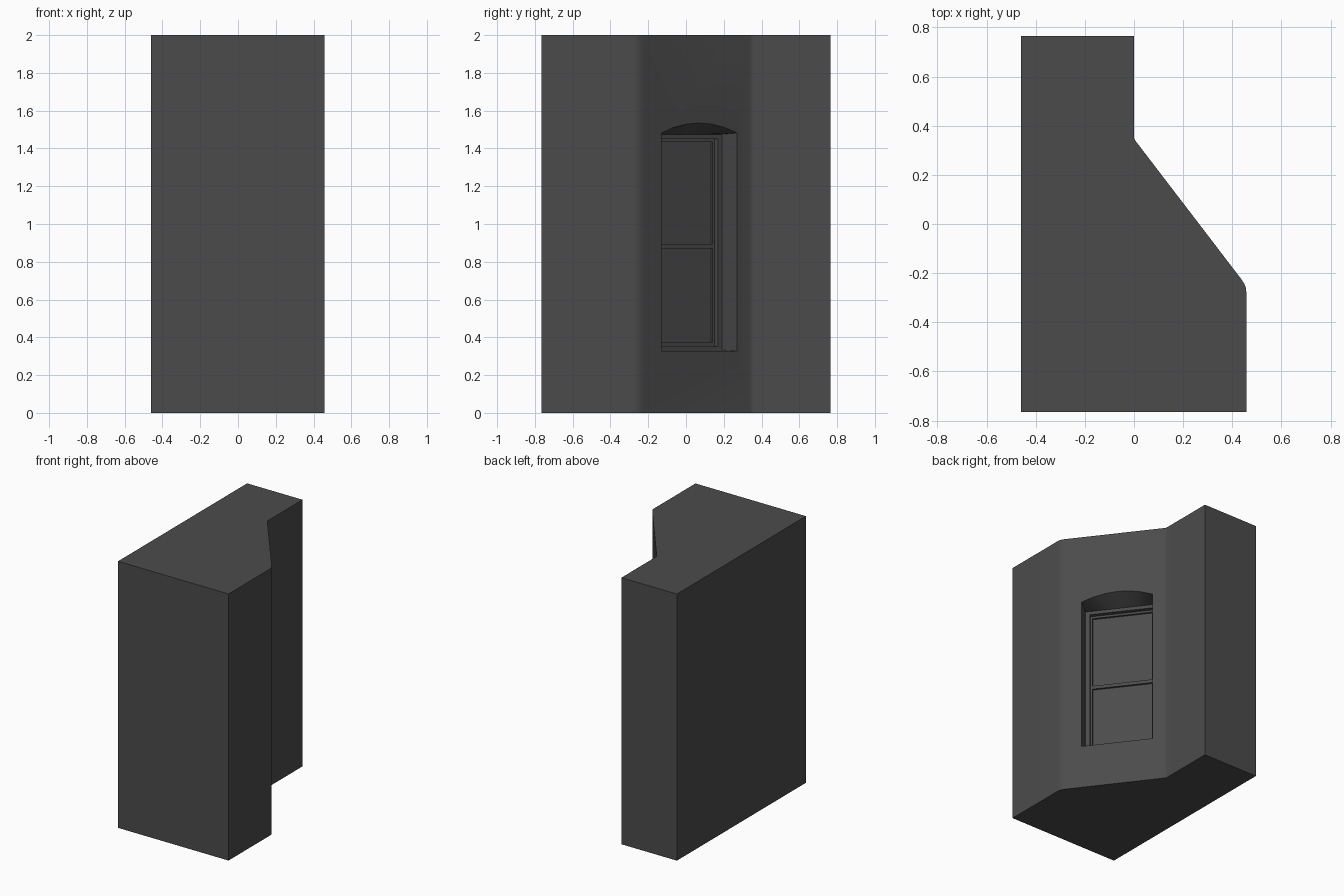
import bpy, bmesh
from mathutils import Vector

if "Cube" in bpy.data.objects:
    bpy.data.objects.remove(bpy.data.objects["Cube"])

H = 2.0
A, B = Vector((0.435, -0.222, 0)), Vector((0.005, 0.34, 0))   # ends of the slanted wall
U = (B - A).normalized()                                      # along the slanted wall
N = Vector((U.y, -U.x, 0))                                    # outward normal
C = A + U * ((0.07 - A.y) / U.y)                              # window centre line

# dark grey used on every part
dark = bpy.data.materials.new("dark_grey")
dark.diffuse_color = (0.071, 0.071, 0.071, 1)
dark.use_nodes = True
dark.node_tree.nodes["Principled BSDF"].inputs["Base Color"].default_value = dark.diffuse_color


def at(u, depth, z):
    """Point given along the slanted wall, depth behind its face, and height."""
    return C + U * u - N * depth + Vector((0, 0, z))


def finish(bm, name):
    bmesh.ops.recalc_face_normals(bm, faces=bm.faces[:])
    me = bpy.data.meshes.new(name)
    bm.to_mesh(me)
    bm.free()
    me.materials.append(dark)
    ob = bpy.data.objects.new(name, me)
    bpy.context.collection.objects.link(ob)
    return ob


def loft(name, rings, triangulate=False):
    """Closed solid skinned through rings of equal point count."""
    bm = bmesh.new()
    vs = [[bm.verts.new(p) for p in r] for r in rings]
    n = len(vs[0])
    for a, b in zip(vs, vs[1:]):
        for i in range(n):
            j = (i + 1) % n
            bm.faces.new((a[i], a[j], b[j], b[i]))
    bm.faces.new(vs[0])
    bm.faces.new(vs[-1])
    if triangulate:
        bmesh.ops.triangulate(bm, faces=bm.faces[:])
    return finish(bm, name)


def bar(name, u0, u1, d0, d1, z0, z1):
    """Box aligned with the slanted wall."""
    return loft(name, [[at(u0, d, z0), at(u1, d, z0), at(u1, d, z1), at(u0, d, z1)]
                       for d in (d0, d1)])


# wall block with softened corners at both ends of the slant
foot = [(-0.46, -0.765), (0.457, -0.765), (0.457, -0.275), (0.455, -0.258), (0.448, -0.241),
        (A.x, A.y), (B.x, B.y), (0.001, 0.349), (0, 0.362), (0, 0.765), (-0.46, 0.765)]
wall = loft("wall", [[Vector((x, y, z)) for x, y in foot] for z in (0, H)])

# window opening: arched at the face, flattening to a square frame, then a step
SEG = 6


def ring(hw, depth, z0, z1, rise=0.0):
    pts = [at(-hw, depth, z0), at(hw, depth, z0)]
    for i in range(SEG + 1):
        t = 1 - 2 * i / SEG
        pts.append(at(hw * t, depth, z1 + rise * (1 - t * t)))
    return pts


HW, IW = 0.252, 0.223
cutter = loft("opening_cutter", [
    ring(HW, -0.05, 0.328, 1.482, 0.053), ring(HW, 0, 0.328, 1.482, 0.053),
    ring(HW, 0.13, 0.333, 1.475), ring(IW, 0.13, 0.352, 1.45),
    ring(IW, 0.175, 0.352, 1.45)], triangulate=True)
cutter.hide_render = True

mod = wall.modifiers.new("opening", 'BOOLEAN')
mod.operation, mod.solver, mod.object = 'DIFFERENCE', 'EXACT', cutter
bpy.context.view_layer.objects.active = wall
wall.select_set(True)
bpy.ops.object.modifier_apply(modifier=mod.name)
bpy.data.objects.remove(cutter)
bpy.ops.object.shade_smooth_by_angle(angle=0.5)

# sash: two stiles, top, meeting and bottom rails in front of the pane
W = 0.012
for side, s in (("left", -1), ("right", 1)):
    u = sorted((s * IW, s * (IW - W)))
    bar("sash_stile_" + side, u[0], u[1], 0.16, 0.176, 0.352, 1.45)
for name, z0, z1 in (("bottom", 0.352, 0.374), ("meeting", 0.87, 0.895), ("top", 1.434, 1.45)):
    bar("sash_rail_" + name, -IW + W, IW - W, 0.16, 0.176, z0, z1)
